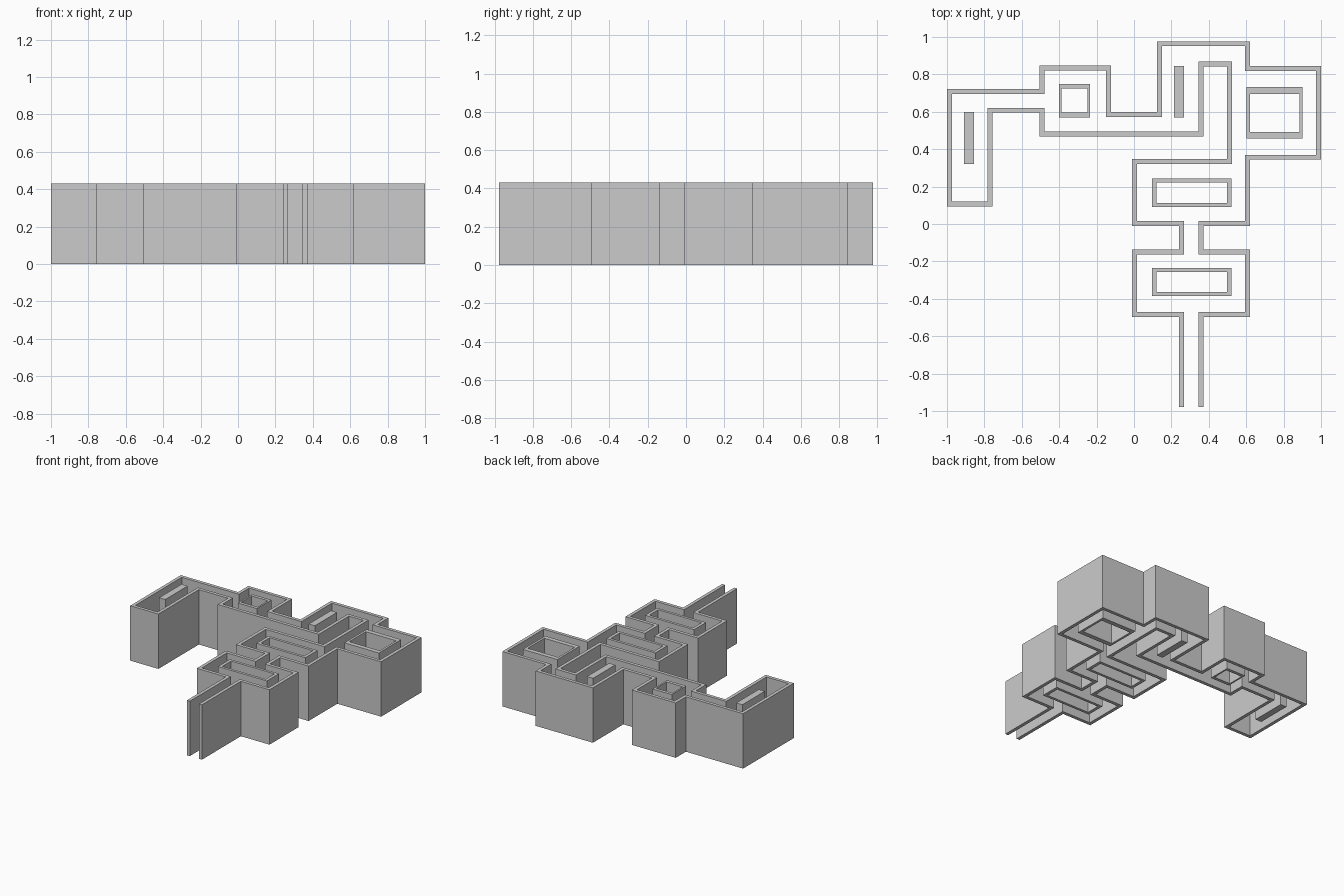
import bpy, bmesh
from mathutils import Vector

if "Cube" in bpy.data.objects:
    bpy.data.objects.remove(bpy.data.objects["Cube"])

HEIGHT = 0.43
WALL = 0.026


def strip_wall(name, left, right, closed=False):
    """Solid wall between two matching outlines, extruded up from the ground."""
    bm = bmesh.new()
    rings = []
    for l, r in zip(left, right):
        rings.append([bm.verts.new((p[0], p[1], z))
                      for p, z in ((l, 0), (r, 0), (r, HEIGHT), (l, HEIGHT))])
    n = len(rings)
    for i in range(n if closed else n - 1):
        a, b = rings[i], rings[(i + 1) % n]
        for k in range(4):
            m = (k + 1) % 4
            bm.faces.new((a[k], a[m], b[m], b[k]))
    if not closed:
        bm.faces.new(rings[0])
        bm.faces.new(rings[-1])
    bmesh.ops.recalc_face_normals(bm, faces=bm.faces)
    mesh = bpy.data.meshes.new(name)
    bm.to_mesh(mesh)
    bm.free()
    obj = bpy.data.objects.new(name, mesh)
    bpy.context.collection.objects.link(obj)
    return obj


def path_wall(name, path):
    """Right-angled wall of constant thickness along a centre line."""
    pts = [Vector(p) for p in path]
    normals = []
    for a, b in zip(pts, pts[1:]):
        d = (b - a).normalized()
        normals.append(Vector((-d.y, d.x)))
    offs = [normals[0]] + [a + b for a, b in zip(normals, normals[1:])] + [normals[-1]]
    half = WALL / 2
    return strip_wall(name, [p + o * half for p, o in zip(pts, offs)],
                      [p - o * half for p, o in zip(pts, offs)])


def rect(x0, x1, y0, y1):
    return [(x0, y0), (x1, y0), (x1, y1), (x0, y1)]


def ring_wall(name, x0, x1, y0, y1, tx, ty):
    return strip_wall(name, rect(x0, x1, y0, y1),
                      rect(x0 + tx, x1 - tx, y0 + ty, y1 - ty), closed=True)


def bar(name, x0, x1, y0, y1):
    return strip_wall(name, [(x0, y0), (x0, y1)], [(x1, y0), (x1, y1)])


# Outer maze wall: from the left side of the entrance round to the right side
path_wall("outer_wall", [
    (0.254, -0.978), (0.254, -0.483), (0.003, -0.483), (0.003, -0.149),
    (0.254, -0.149), (0.254, 0.002), (0.003, 0.002), (0.003, 0.334),
    (0.511, 0.334), (0.511, 0.855), (0.359, 0.855), (0.359, 0.481),
    (-0.491, 0.481), (-0.491, 0.608), (-0.769, 0.608), (-0.769, 0.107),
    (-0.987, 0.107), (-0.987, 0.708), (-0.491, 0.708), (-0.491, 0.834),
    (-0.137, 0.834), (-0.137, 0.586), (0.136, 0.586), (0.136, 0.964),
    (0.607, 0.964), (0.607, 0.832), (0.987, 0.832), (0.987, 0.357),
    (0.607, 0.357), (0.607, 0.002), (0.359, 0.002), (0.359, -0.149),
    (0.607, -0.149), (0.607, -0.483), (0.359, -0.483), (0.359, -0.978)])

# Hollow islands inside the rooms
for label, y in (("lower", -0.385), ("upper", 0.092)):
    ring_wall(label + "_room_island", 0.096, 0.52, y, y + 0.15, 0.024, 0.021)
ring_wall("right_room_island", 0.602, 0.902, 0.456, 0.732, 0.018, 0.036)
ring_wall("small_room_island", -0.401, -0.235, 0.57, 0.749, 0.013, 0.025)

# Solid divider bars
bar("left_room_divider", -0.909, -0.856, 0.322, 0.6)
bar("back_room_divider", 0.214, 0.267, 0.57, 0.844)
